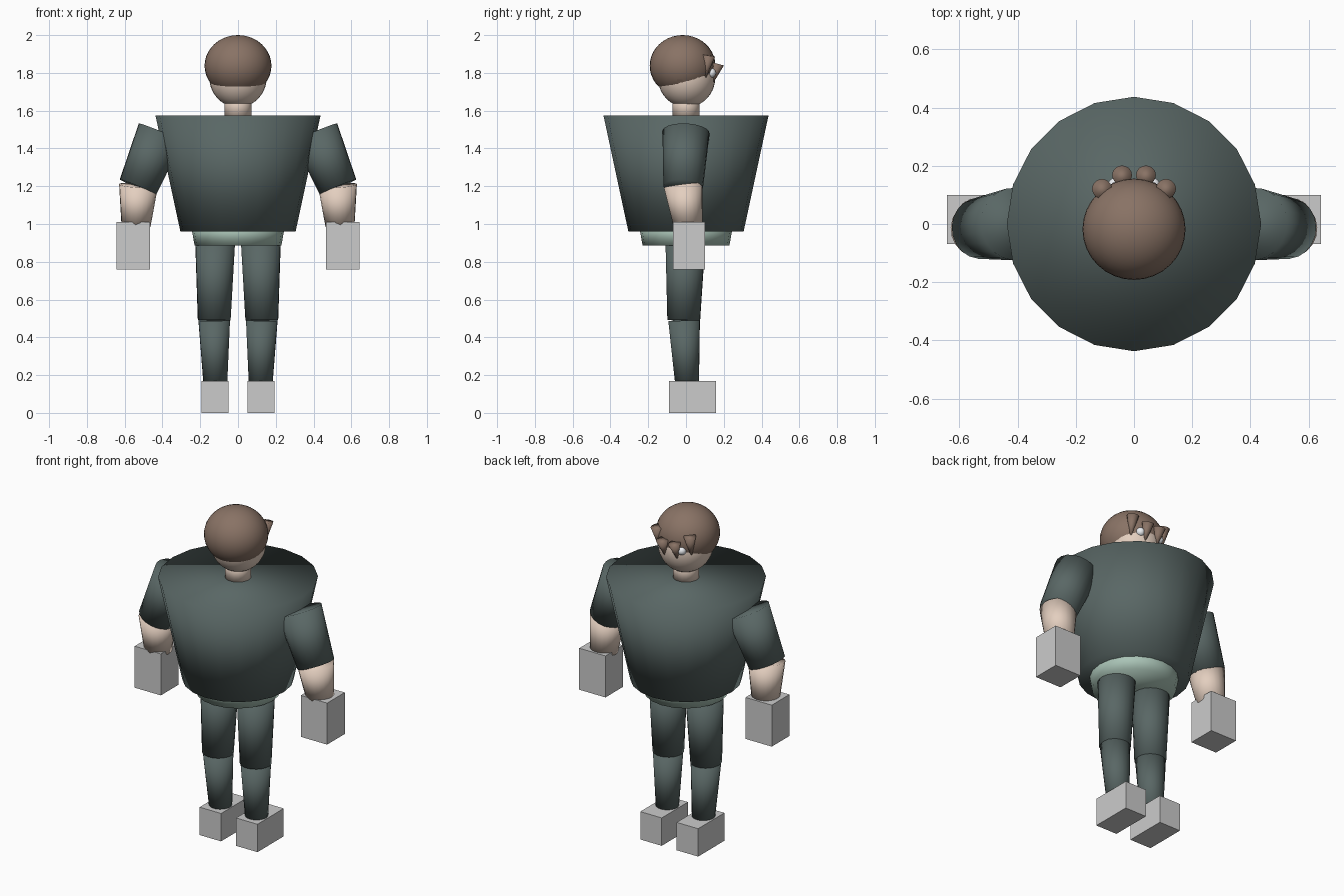
import bpy, bmesh
from mathutils import Vector, Matrix

if "Cube" in bpy.data.objects:
    bpy.data.objects.remove(bpy.data.objects["Cube"])


def material(name, rgb):
    m = bpy.data.materials.new(name)
    m.diffuse_color = (*rgb, 1)
    m.use_nodes = True
    m.node_tree.nodes["Principled BSDF"].inputs["Base Color"].default_value = m.diffuse_color
    return m


CLOTH = material("dark_cloth", (0.10, 0.135, 0.13))
SKIN = material("skin", (0.77, 0.62, 0.52))
HAIR = material("brown_hair", (0.25, 0.17, 0.13))
TRIM = material("pale_green", (0.40, 0.55, 0.47))
WHITE = material("eye_white", (0.85, 0.87, 0.9))


def finish(bm, name, mat=None, smooth=True):
    bmesh.ops.recalc_face_normals(bm, faces=bm.faces)
    for f in bm.faces:
        f.smooth = smooth
    me = bpy.data.meshes.new(name)
    bm.to_mesh(me)
    bm.free()
    if mat:
        me.materials.append(mat)
    ob = bpy.data.objects.new(name, me)
    bpy.context.collection.objects.link(ob)
    return ob


def limb(name, a, b, ra, rb, mat, sides=20):
    """Capped tapered cylinder from point a to point b."""
    a, b = Vector(a), Vector(b)
    d = b - a
    rot = Vector((0, 0, 1)).rotation_difference(d).to_matrix().to_4x4()
    bm = bmesh.new()
    bmesh.ops.create_cone(bm, cap_ends=True, segments=sides, radius1=ra, radius2=rb,
                          depth=d.length, matrix=Matrix.Translation((a + b) / 2) @ rot)
    return finish(bm, name, mat)


def ball(name, c, r, mat, cut=None):
    """Ellipsoid, optionally keeping only the part above a plane (point, normal)."""
    bm = bmesh.new()
    bmesh.ops.create_uvsphere(bm, u_segments=32, v_segments=20, radius=1,
                              matrix=Matrix.Translation(c) @ Matrix.Diagonal((*r, 1)))
    if cut:
        res = bmesh.ops.bisect_plane(bm, geom=bm.verts[:] + bm.edges[:] + bm.faces[:],
                                     plane_co=cut[0], plane_no=cut[1], clear_inner=True)
        rim = [e for e in res["geom_cut"] if isinstance(e, bmesh.types.BMEdge)]
        bmesh.ops.edgeloop_fill(bm, edges=rim)
    ob = finish(bm, name, mat)
    if cut:
        for p in ob.data.polygons:
            p.use_smooth = len(p.vertices) < 5
    return ob


def block(name, lo, hi):
    lo, hi = Vector(lo), Vector(hi)
    bm = bmesh.new()
    bmesh.ops.create_cube(bm, size=1, matrix=Matrix.Translation((lo + hi) / 2)
                          @ Matrix.Diagonal((*(hi - lo), 1)))
    return finish(bm, name, None, False)


# body core
limb("torso", (0, 0, 0.96), (0, 0, 1.575), 0.305, 0.437, CLOTH)
limb("pelvis", (0, 0, 0.887), (0, 0, 1.0), 0.23, 0.25, TRIM)
limb("neck", (0, 0, 1.56), (0, 0, 1.68), 0.072, 0.072, SKIN)

# head and hair cap, cut along a slightly tilted hairline
ball("head", (0, 0.003, 1.775), (0.152, 0.152, 0.157), SKIN)
ball("hair_cap", (0, -0.018, 1.838), (0.177, 0.174, 0.162), HAIR,
     ((0, 0, 1.747), (0, -0.14, 1)))

# mirrored parts
for side, s in (("right", 1), ("left", -1)):
    # arms and hands
    limb("upper_arm_" + side, (s * 0.41, 0, 1.485), (s * 0.529, -0.015, 1.196), 0.125, 0.105, CLOTH)
    limb("forearm_" + side, (s * 0.527, -0.015, 1.205), (s * 0.54, 0.012, 0.99), 0.103, 0.077, SKIN)
    hx = sorted((s * 0.467, s * 0.642))
    block("hand_" + side, (hx[0], -0.068, 0.76), (hx[1], 0.1, 1.01))
    # legs and feet
    limb("thigh_" + side, (s * 0.121, -0.003, 0.91), (s * 0.126, -0.012, 0.49), 0.106, 0.087, CLOTH)
    limb("shin_" + side, (s * 0.126, -0.01, 0.49), (s * 0.12, 0.006, 0.15), 0.084, 0.063, CLOTH)
    fx = sorted((s * 0.05, s * 0.193))
    block("foot_" + side, (fx[0], -0.09, 0), (fx[1], 0.16, 0.168))
    # eyes and hanging locks of hair over the face
    ball("eye_" + side, (s * 0.065, 0.133, 1.80), (0.025,) * 3, WHITE)
    limb("inner_lock_" + side, (s * 0.041, 0.168, 1.848), (s * 0.041, 0.142, 1.75), 0.034, 0.004, HAIR)
    limb("outer_lock_" + side, (s * 0.11, 0.121, 1.892), (s * 0.107, 0.101, 1.77), 0.034, 0.004, HAIR)
